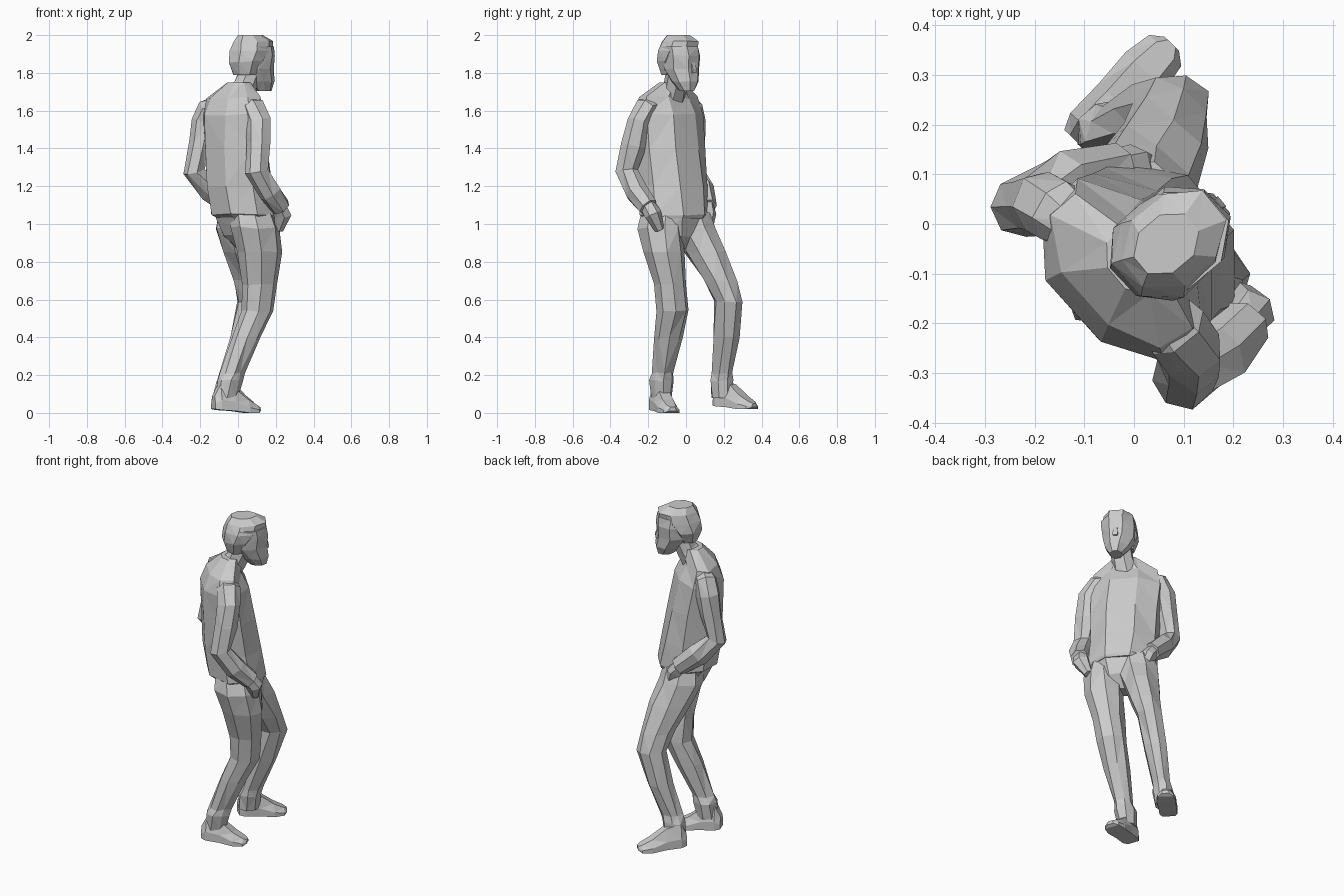
import bpy, bmesh, math, random
from mathutils import Vector

random.seed(4)
FACING = 40  # figure looks towards +x +y
FORWARD = Vector((math.cos(math.radians(FACING)), math.sin(math.radians(FACING)), 0))


def loft(name, rings, jitter=0.0):
    """Skin a list of rings (each a list of Vectors) and triangulate into flat facets."""
    bm = bmesh.new()
    loops = []
    for i, ring in enumerate(rings):
        j = 0 if i in (0, len(rings) - 1) else jitter
        loops.append([bm.verts.new(p + Vector([random.uniform(-j, j) for _ in range(3)])) for p in ring])
    n = len(loops[0])
    for a, b in zip(loops, loops[1:]):
        for k in range(n):
            bm.faces.new((a[k], a[(k + 1) % n], b[(k + 1) % n], b[k]))
    bm.faces.new(loops[0][::-1])
    bm.faces.new(loops[-1])
    bmesh.ops.triangulate(bm, faces=bm.faces[:])
    bmesh.ops.recalc_face_normals(bm, faces=bm.faces[:])
    mesh = bpy.data.meshes.new(name)
    bm.to_mesh(mesh)
    bm.free()
    ob = bpy.data.objects.new(name, mesh)
    bpy.context.collection.objects.link(ob)
    return ob


def ring(c, u, v, n):
    k = 1.04
    return [Vector(c) + k * (u * math.cos(t) + v * math.sin(t))
            for t in [(i + 0.5) * math.tau / n for i in range(n)]]


def stack(name, rows, angle=FACING, n=8, jitter=0.006):
    """Horizontal slices: x, y, z, half depth along facing, half width."""
    a = math.radians(angle)
    f, s = Vector((math.cos(a), math.sin(a), 0)), Vector((-math.sin(a), math.cos(a), 0))
    return loft(name, [ring(r[:3], f * r[3], s * r[4], n) for r in rows], jitter)


def tube(name, rows, n=6, jitter=0.006):
    """Slices square to a path: x, y, z, radius."""
    pts = [Vector(r[:3]) for r in rows]
    rings = []
    for i, r in enumerate(rows):
        t = (pts[min(i + 1, len(pts) - 1)] - pts[max(i - 1, 0)]).normalized()
        u = t.cross(FORWARD).normalized()
        rings.append(ring(pts[i], u * r[3], t.cross(u) * r[3], n))
    return loft(name, rings, jitter)


def shoe(name, heel, angle, length, lift):
    """Slices along the foot: fraction, half width, bottom, top."""
    a = math.radians(angle)
    f, s = Vector((math.cos(a), math.sin(a), 0)), Vector((-math.sin(a), math.cos(a), 0))
    rings = []
    for t, w, lo, hi in [(0, .035, .02, .09), (.12, .05, .015, .15), (.42, .05, .01, .13),
                         (.72, .055, 0, .07), (.93, .045, 0, .04), (1, .02, .01, .03)]:
        c = Vector((heel[0], heel[1], lift)) + f * t * length
        rings.append([c + s * x + Vector((0, 0, z)) for x, z in
                      [(-w, lo), (w, lo), (w, lo + .4 * (hi - lo)), (w * .55, hi),
                       (-w * .55, hi), (-w, lo + .4 * (hi - lo))]])
    return loft(name, rings)


# Shirt: sloping shoulders, loose hem that reaches over the seat
stack("shirt", [(.045, -.055, 1.03, .145, .175), (.03, -.06, 1.05, .168, .195),
                (.01, -.07, 1.2, .165, .192), (-.01, -.085, 1.4, .15, .195),
                (-.025, -.09, 1.58, .13, .205), (-.03, -.095, 1.67, .09, .185),
                (.005, -.075, 1.75, .055, .07)])

# Seat of the trousers
stack("trouser_seat", [(.045, -.04, .87, .045, .06), (.045, -.05, .94, .11, .15),
                       (.035, -.055, 1.04, .145, .185), (.035, -.055, 1.09, .14, .18)])

# Legs, bent at the knee
stack("right_leg", [(-.06, -.13, .08, .06, .05), (-.045, -.13, .17, .068, .06),
                    (-.03, -.125, .21, .06, .055), (.045, -.095, .4, .08, .07),
                    (.1, -.07, .54, .082, .078), (.11, -.085, .68, .09, .087),
                    (.115, -.12, .85, .115, .105), (.095, -.14, .98, .13, .11),
                    (.08, -.13, 1.06, .12, .1)], 30, 8)
stack("left_leg", [(-.06, .19, .08, .06, .05), (-.05, .19, .17, .065, .055),
                   (-.04, .19, .21, .06, .05), (.025, .215, .4, .078, .065),
                   (.075, .225, .59, .082, .073), (.065, .18, .7, .093, .083),
                   (.03, .10, .85, .115, .098), (.0, .04, .98, .125, .11),
                   (0, .02, 1.06, .11, .1)], 48, 8)

# Shoes
shoe("right_shoe", (-.13, -.16), 20, .26, 0)
shoe("left_shoe", (-.115, .165), 46, .275, .02)

# Bent arms growing out of the shoulders, hands going into the pockets
tube("right_arm", [(.035, -.155, 1.63, .05), (.085, -.21, 1.61, .066), (.11, -.25, 1.54, .066),
                   (.11, -.275, 1.42, .066), (.10, -.312, 1.28, .06),
                   (.17, -.265, 1.17, .058), (.225, -.20, 1.09, .052)], 7)
tube("left_arm", [(-.10, -.01, 1.63, .05), (-.15, .025, 1.61, .066), (-.18, .04, 1.54, .062),
                  (-.2, .04, 1.42, .062), (-.232, .035, 1.28, .057),
                  (-.14, .085, 1.18, .06), (-.03, .11, 1.09, .052)], 7)
tube("right_hand", [(.21, -.21, 1.11, .04), (.235, -.175, 1.05, .045), (.215, -.14, .97, .025)])
tube("left_hand", [(-.05, .105, 1.11, .04), (.0, .115, 1.05, .045), (.03, .115, .97, .025)])

# Neck and head
tube("neck", [(-.01, -.08, 1.66, .075), (.035, -.055, 1.73, .06), (.07, -.04, 1.82, .06)], 7, .003)
stack("head", [(.135, .005, 1.705, .045, .035), (.115, -.005, 1.755, .08, .065),
               (.088, -.025, 1.82, .105, .088), (.083, -.03, 1.89, .116, .096),
               (.083, -.035, 1.94, .113, .094)], FACING, 8, .005)
# Hair: crown and back of the skull, level with the brow in front
stack("hair", [(.035, -.065, 1.79, .055, .07), (.045, -.06, 1.86, .09, .097),
               (.07, -.042, 1.915, .115, .1), (.08, -.033, 1.965, .113, .088),
               (.065, -.04, 2.0, .07, .055)], FACING, 8, .005)
# Nose: low wedge on the face
stack("nose", [(.16, .032, 1.80, .028, .018), (.16, .032, 1.82, .03, .018),
               (.155, .028, 1.88, .012, .01)], FACING, 4, 0)
